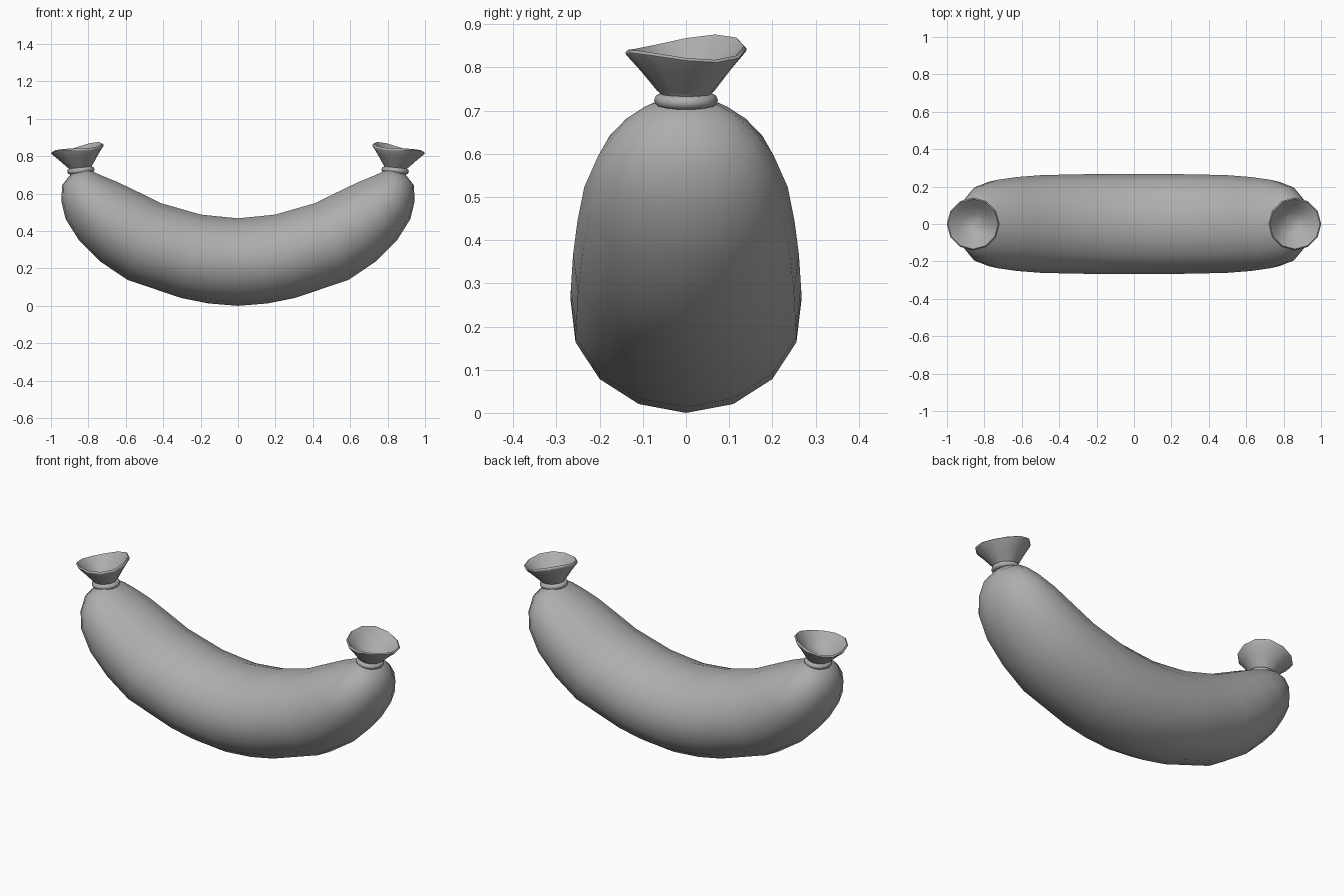
import bpy, bmesh, math
from mathutils import Vector

if "Cube" in bpy.data.objects:
    bpy.data.objects.remove(bpy.data.objects["Cube"])

grey = bpy.data.materials.new("dark_grey")
grey.diffuse_color = (0.42, 0.42, 0.42, 1)
grey.use_nodes = True
grey.node_tree.nodes["Principled BSDF"].inputs["Base Color"].default_value = grey.diffuse_color


def loft(name, rings, angle=70):
    """Skin a list of equal-length point rings, closing both ends."""
    bm = bmesh.new()
    loops = [[bm.verts.new(p) for p in ring] for ring in rings]
    n = len(loops[0])
    for a, b in zip(loops, loops[1:]):
        for i in range(n):
            j = (i + 1) % n
            bm.faces.new((a[i], a[j], b[j], b[i]))
    bm.faces.new(loops[0][::-1])
    bm.faces.new(loops[-1])
    bmesh.ops.recalc_face_normals(bm, faces=bm.faces[:])
    me = bpy.data.meshes.new(name)
    bm.to_mesh(me)
    bm.free()
    me.materials.append(grey)
    ob = bpy.data.objects.new(name, me)
    bpy.context.collection.objects.link(ob)
    bpy.ops.object.select_all(action='DESELECT')
    ob.select_set(True)
    bpy.context.view_layer.objects.active = ob
    bpy.ops.object.shade_smooth_by_angle(angle=math.radians(angle))
    return ob


# Curved body: each section is outer (x, z), inner (x, z), half width in y
SEG = 15
sections = [
    (0.0, 0.0, 0.0, 0.468, 0.269),
    (0.16, 0.013, 0.105, 0.478, 0.269),
    (0.30, 0.041, 0.20, 0.488, 0.268),
    (0.59, 0.138, 0.41, 0.548, 0.263),
    (0.735, 0.236, 0.53, 0.607, 0.253),
    (0.85, 0.35, 0.64, 0.66, 0.237),
    (0.922, 0.465, 0.73, 0.697, 0.205),
    (0.945, 0.56, 0.78, 0.720, 0.16),
    (0.94, 0.645, 0.795, 0.730, 0.11),
    (0.89, 0.71, 0.79, 0.732, 0.06),
]


def section_ring(s, side):
    outer = Vector((s[0] * side, 0, s[1]))
    inner = Vector((s[2] * side, 0, s[3]))
    r = (outer - inner) / (1 + math.cos(math.pi / SEG))
    c = outer - r
    return [c + r * math.cos(t) + Vector((0, s[4] * math.sin(t), 0))
            for t in (math.tau * i / SEG for i in range(SEG))]


loft("body", [section_ring(s, -1) for s in sections[:0:-1]]
     + [section_ring(s, 1) for s in sections])

# Flared ends: radius, height blend from neck (0) to wavy rim (1), lift
flare = [(0.05, 0, -0.03), (0.055, 0, 0), (0.068, 0.12, 0), (0.105, 0.55, 0),
         (0.138, 0.9, 0), (0.141, 1, -0.004), (0.134, 1, 0.002),
         (0.10, 0.7, 0), (0.06, 0.36, 0), (0.025, 0.24, 0)]


def flare_ring(r, f, lift, side, n=12):
    pts = []
    for i in range(n):
        a = math.tau * i / n
        c, s = math.cos(a), math.sin(a)
        rim = 0.843 - 0.023 * c + 0.004 * s - 0.011 * math.sin(2 * a)
        base = 0.735 - 0.006 * c
        pts.append(Vector((side * (0.842 + 0.018 * f + r * c), r * s,
                           base + (rim - base) * f + lift)))
    return pts


for side, label in ((-1, "left"), (1, "right")):
    loft(label + "_flared_end", [flare_ring(*p, side) for p in flare])
    # Tie band around the neck
    bpy.ops.mesh.primitive_torus_add(
        major_segments=16, minor_segments=8, major_radius=0.058,
        minor_radius=0.016, location=(side * 0.84, 0, 0.724),
        rotation=(0, side * 0.1, 0))
    band = bpy.context.object
    band.name = label + "_tie_band"
    band.data.materials.append(grey)
    bpy.ops.object.shade_smooth()
